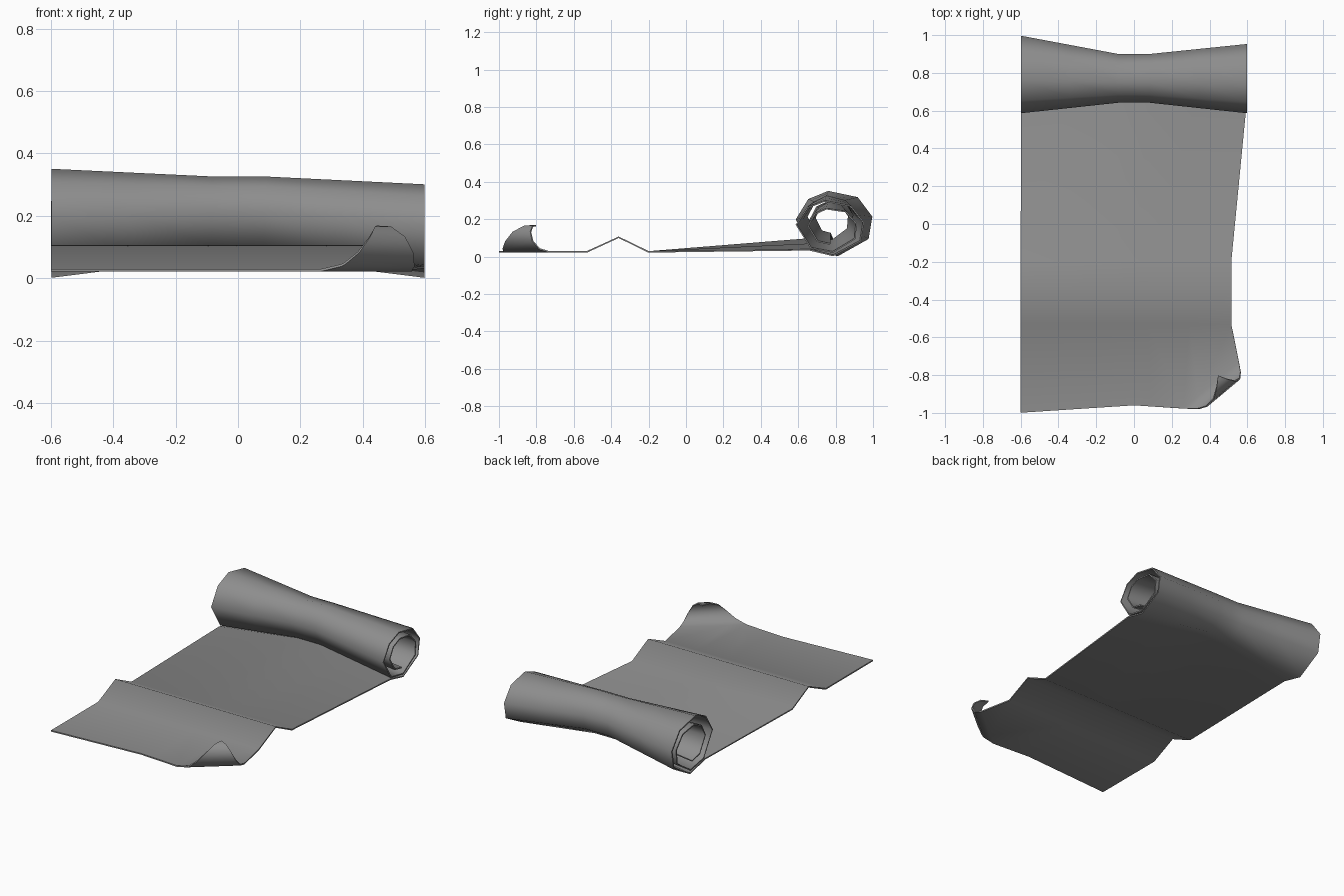
import bpy, bmesh
from math import sin, cos, pi, radians
from mathutils import Vector

if "Cube" in bpy.data.objects:
    bpy.data.objects.remove(bpy.data.objects["Cube"])

BASE = 0.025                                   # height of the flat sheet
COLS = [-1, -0.57, -0.14, 0, 0.14, 0.57, 1]    # positions across the width
FOLD = [(-0.53, BASE), (-0.36, 0.103), (-0.2, BASE)]

# roll cross-sections: centre y, centre z, radius y, radius z
LEFT = (0.793, 0.177, 0.204, 0.172)
MID = (0.772, 0.197, 0.127, 0.127)
RIGHT = (0.771, 0.152, 0.182, 0.147)
TURN = [-128, -85, -28, 12, 53, 99, 132, 173]
ANGLES = TURN + [a + 360 for a in TURN] + [592, 630]


def roll_section(f):
    end = LEFT if f < 0 else RIGHT
    t = max(0, (abs(f) - 0.14) / 0.86)
    return [m + (e - m) * t for m, e in zip(MID, end)]


def column(f):
    """Points of one lengthwise strip, front edge to inner end of the roll."""
    half = lambda r: f * (r if f > 0 else 0.6)
    x = half(0.61)
    pts = [(x, -0.96 - 0.065 * abs(x), BASE)]
    pts += [(half(0.515), y, z) for y, z in FOLD]
    cy, cz, ry, rz = roll_section(f)
    for a in ANGLES:
        s = 1 - 0.42 * (max(0, a - 173) / 457) ** 0.8
        pts.append((f * 0.598, cy + ry * s * cos(radians(a)), cz + rz * s * sin(radians(a))))
    return pts


# sheet with fold and roll
bm = bmesh.new()
grid = [[bm.verts.new(p) for p in column(f)] for f in COLS]
for a, b in zip(grid, grid[1:]):
    for j in range(len(a) - 1):
        bm.faces.new((a[j], b[j], b[j + 1], a[j + 1]))

# curled front corner: cut diagonal strips, then bend them round a cylinder
N = Vector((0.64, -0.768, 0)).normalized()
START, R = 0.918, 0.071
for i in range(5):
    d = START + R * i * pi / 4.5
    bmesh.ops.bisect_plane(bm, geom=bm.verts[:] + bm.edges[:] + bm.faces[:],
                           plane_co=N * d, plane_no=N, dist=1e-5)
for v in bm.verts:
    d = v.co.dot(N) - START
    if d > 0:
        v.co += N * (R * sin(d / R) - d)
        v.co.z += R * (1 - cos(d / R))

mesh = bpy.data.meshes.new("scroll_sheet")
bm.to_mesh(mesh)
bm.free()
sheet = bpy.data.objects.new("scroll_sheet", mesh)
bpy.context.collection.objects.link(sheet)
bpy.context.view_layer.objects.active = sheet
sheet.select_set(True)

# dark grey paper
paper = bpy.data.materials.new("paper")
paper.diffuse_color = (0.27, 0.27, 0.27, 1)
paper.use_nodes = True
paper.node_tree.nodes["Principled BSDF"].inputs["Base Color"].default_value = paper.diffuse_color
mesh.materials.append(paper)

# paper thickness and shading
mod = sheet.modifiers.new("thickness", 'SOLIDIFY')
mod.thickness = 0.008
mod.offset = 0
bpy.ops.object.modifier_apply(modifier=mod.name)
bpy.ops.object.shade_smooth_by_angle(angle=radians(70))
